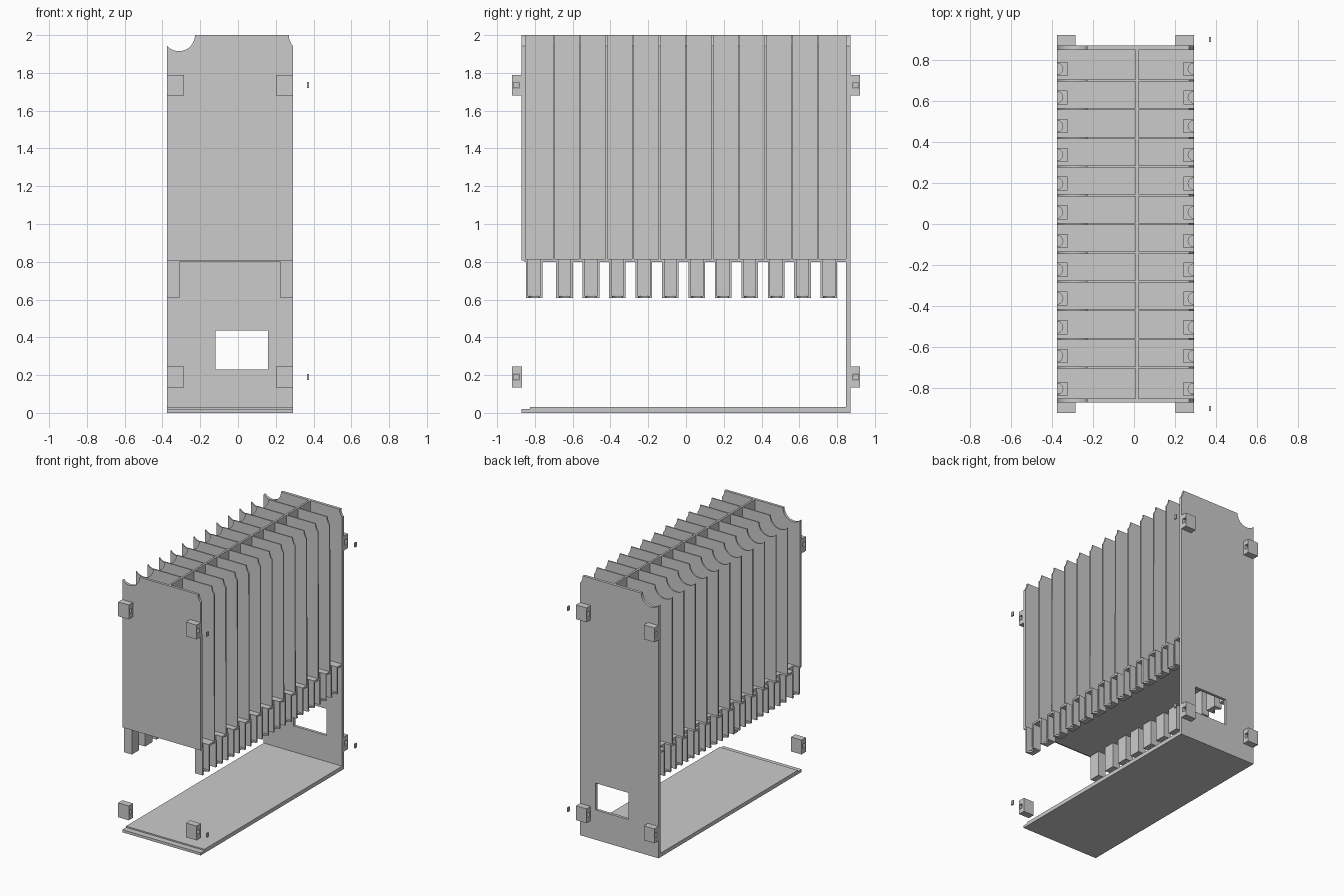
import bpy
import bmesh
from math import cos, sin, radians
from mathutils import Vector

cube = bpy.data.objects.get("Cube")
if cube:
    bpy.data.objects.remove(cube, do_unlink=True)

grey = bpy.data.materials.new("plain grey")
grey.use_nodes = True
grey.diffuse_color = (0.6, 0.6, 0.6, 1)
grey.node_tree.nodes["Principled BSDF"].inputs["Base Color"].default_value = (0.6, 0.6, 0.6, 1)

# Main dimensions
LEFT, RIGHT, TOP = -0.375, 0.292, 2.0
WALL = 0.87
FLOOR_LOW, FLOOR_HIGH = 0.80, 0.815
PITCH = 0.14
SLOT_HALF, SLOT_DEPTH = 0.032, 0.05
chute_ys = [-0.804] + [-0.643 + PITCH * i for i in range(10)] + [0.756]


def prism(name, loops, axis, start, end):
    """Extrude an outline, with optional holes, along one axis."""
    place = {"x": lambda a, b: Vector((start, a, b)),
             "y": lambda a, b: Vector((a, start, b)),
             "z": lambda a, b: Vector((a, b, start))}[axis]
    bm = bmesh.new()
    edges = []
    for loop in loops:
        verts = [bm.verts.new(place(a, b)) for a, b in loop]
        if len(loops) == 1:
            bm.faces.new(verts)
        else:
            edges += [bm.edges.new((v, verts[i - 1])) for i, v in enumerate(verts)]
    if edges:
        bmesh.ops.triangle_fill(bm, edges=edges, use_beauty=True)
    made = bmesh.ops.extrude_face_region(bm, geom=bm.faces[:], use_keep_orig=True)["geom"]
    shift = Vector([end - start if axis == k else 0 for k in "xyz"])
    bmesh.ops.translate(bm, vec=shift, verts=[g for g in made if isinstance(g, bmesh.types.BMVert)])
    bmesh.ops.recalc_face_normals(bm, faces=bm.faces[:])
    mesh = bpy.data.meshes.new(name)
    bm.to_mesh(mesh)
    bm.free()
    mesh.materials.append(grey)
    obj = bpy.data.objects.new(name, mesh)
    bpy.context.collection.objects.link(obj)
    return obj


def rect(a0, a1, b0, b1):
    return [(a0, b0), (a1, b0), (a1, b1), (a0, b1)]


def arc(ca, cb, r, deg0, deg1, n):
    angles = [radians(deg0 + (deg1 - deg0) * i / n) for i in range(n + 1)]
    return [(ca + r * cos(t), cb + r * sin(t)) for t in angles]


def panel(bottom):
    """Upright sheet with finger scoops in its two top corners."""
    return ([(LEFT, bottom), (RIGHT, bottom)]
            + arc(0.354, TOP, 0.085, 222, 180, 6)
            + arc(-0.313, TOP, 0.085, 0, -137, 16))


# Back wall with window, and front wall
window = rect(-0.12, 0.16, 0.23, 0.435)
prism("back_wall", [panel(0), window], "y", 0.848, WALL)
prism("front_wall", [panel(0.807)], "y", -WALL, -0.85)

# Dividers and central spine
for i in range(-5, 6):
    prism("divider", [panel(FLOOR_LOW)], "y", PITCH * i - 0.005, PITCH * i + 0.005)
prism("spine", [rect(-0.85, 0.85, FLOOR_LOW, TOP)], "x", 0.008, 0.023)

# Compartment floor, open above every chute
right_edge, left_edge = [], []
for y in chute_ys:
    for d, y2 in ((0, y - SLOT_HALF), (SLOT_DEPTH, y - SLOT_HALF),
                  (SLOT_DEPTH, y + SLOT_HALF), (0, y + SLOT_HALF)):
        right_edge.append((RIGHT - d, y2))
        left_edge.append((LEFT + d, y2))
outline = ([(LEFT, -0.855), (RIGHT, -0.855)] + right_edge
           + [(RIGHT, 0.85), (LEFT, 0.85)] + left_edge[::-1])
prism("compartment_floor", [outline], "z", FLOOR_LOW, FLOOR_HIGH)

# Chutes: outward-open channels with a notched bottom
for edge, s in ((RIGHT, -1), (LEFT, 1)):
    for y in chute_ys:
        half = 0.044
        inner, back = edge + s * SLOT_DEPTH, edge + s * 0.066
        channel = [(edge, y - half), (back, y - half), (back, y + half), (edge, y + half),
                   (edge, y + SLOT_HALF), (inner, y + SLOT_HALF),
                   (inner, y - SLOT_HALF), (edge, y - SLOT_HALF)]
        prism("chute", [channel], "z", 0.607, FLOOR_LOW)
        notch = [(edge + s * a, y + b) for a, b in arc(0, 0, 0.028, -90, 90, 10)]
        bottom = ([(edge, y - SLOT_HALF)] + notch + [(edge, y + SLOT_HALF),
                  (inner, y + SLOT_HALF), (inner, y - SLOT_HALF)])
        prism("chute_bottom", [bottom], "z", 0.607, 0.619)

# Base plate with a stepped front lip
base = [(-WALL, 0), (0.85, 0), (0.85, 0.03), (-0.825, 0.03), (-0.825, 0.02), (-WALL, 0.02)]
prism("base_plate", [base], "x", LEFT, RIGHT)

# Hinge blocks with a cross hole, and their loose pins
for s in (-1, 1):
    for z in (0.19, 1.735):
        block = rect(s * 0.867, s * 0.92, z - 0.055, z + 0.055)
        hole = rect(s * 0.885, s * 0.914, z - 0.018, z + 0.018)
        for x in (LEFT, RIGHT - 0.09):
            prism("hinge_block", [block, hole], "x", x, x + 0.09)
        prism("hinge_pin", [rect(s * 0.887, s * 0.912, z - 0.016, z + 0.016)], "x", 0.365, 0.375)
